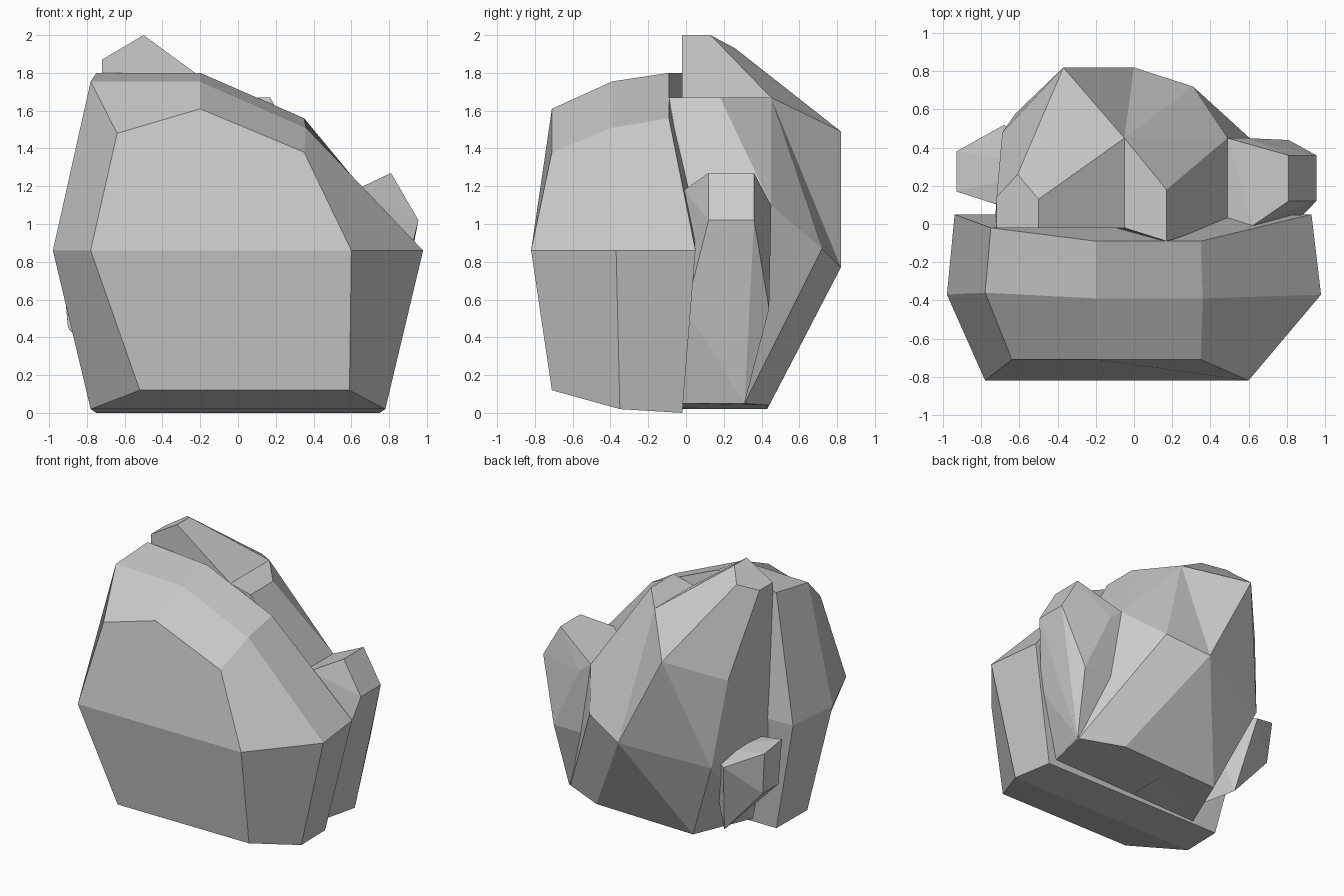
import bpy, bmesh, math

if "Cube" in bpy.data.objects:
    bpy.data.objects.remove(bpy.data.objects["Cube"])


def finish(name, bm):
    bmesh.ops.recalc_face_normals(bm, faces=bm.faces[:])
    mesh = bpy.data.meshes.new(name)
    bm.to_mesh(mesh)
    bm.free()
    obj = bpy.data.objects.new(name, mesh)
    bpy.context.collection.objects.link(obj)
    return obj


def hull(name, points):
    """Faceted stone: convex hull of its corner points, flat faces merged."""
    bm = bmesh.new()
    for p in points:
        bm.verts.new(p)
    res = bmesh.ops.convex_hull(bm, input=bm.verts[:])
    junk = {v for v in res["geom_interior"] + res["geom_unused"]
            if isinstance(v, bmesh.types.BMVert)}
    bmesh.ops.delete(bm, geom=list(junk), context='VERTS')
    bmesh.ops.dissolve_limit(bm, angle_limit=math.radians(2),
                             verts=bm.verts[:], edges=bm.edges[:])
    return finish(name, bm)


def loft(name, outlines):
    """Slab: quads between outlines; end caps split at corners 0 and 4."""
    bm = bmesh.new()
    rings = [[bm.verts.new(p) for p in o] for o in outlines]
    n = len(rings[0])
    for a, b in zip(rings, rings[1:]):
        for i in range(n):
            j = (i + 1) % n
            bm.faces.new((a[i], a[j], b[j], b[i]))
    for r in (rings[0], rings[-1]):
        bm.faces.new(r[:5])
        bm.faces.new(r[4:] + r[:1])
    return finish(name, bm)


# Front slab: three outlines from front to back
front = [(-.78, -.82, .86), (-.64, -.71, 1.48), (-.2, -.71, 1.61), (.35, -.71, 1.38),
         (.6, -.82, .86), (.59, -.71, .12), (-.52, -.71, .12)]
middle = [(-.98, -.37, .86), (-.78, -.36, 1.755), (-.2, -.39, 1.755), (.36, -.39, 1.51),
          (.98, -.37, .86), (.78, -.35, .02), (-.78, -.35, .02)]
back = [(-.94, .05, .86), (-.75, -.02, 1.8), (-.2, -.09, 1.8), (.35, -.09, 1.56),
        (.93, .05, .86), (.75, -.02, 0), (-.75, -.02, 0)]
loft("front_slab", [front, middle, back])

# Corners shared by both halves of the rear boulder
base = [(.69, -.02, .05), (.45, .44, .04), (-.36, .43, .02), (-.55, -.02, .02)]
ridge = [(-.05, -.02, 1.67), (-.05, .45, 1.67), (0, .82, .77)]

# Rear boulder, left half with the peak
hull("rear_peak", ridge + base[2:] + [
    (-.5, -.02, 2), (-.5, .13, 2), (-.72, -.02, 1.87), (-.72, .14, 1.87),
    (-.61, .26, 1.93), (-.69, .48, 1.3), (-.62, .58, .65), (-.73, -.02, .7),
    (-.37, .82, 1.49), (0, 0, .03), (0, .43, .03)])

# Rear boulder, right half
hull("rear_shoulder", ridge + base + [
    (.17, -.09, 1.67), (.17, .18, 1.67), (.31, .72, .87),
    (.49, .01, 1.1), (.49, .45, 1.1), (.76, .31, .05)])

# Small stone on the right
hull("right_stone", [(.81, y, 1.27) for y in (.12, .36)]
     + [(.955, y, 1.02) for y in (.12, .36)]
     + [(.49, .01, 1.1), (.49, .45, 1.1), (.62, -.01, 1.18), (.59, .45, 1.02),
        (.81, .44, .55), (.5, .44, .55), (.77, .31, .05), (.69, -.02, .05),
        (.84, 0, .55)])

# Small stone on the left
hull("left_stone", [(-.93, .38, .77), (-.93, .17, .8), (-.9, .36, .45), (-.9, .17, .45),
                    (-.59, .38, .1), (-.5, .1, .08), (-.68, .52, .65),
                    (-.62, .07, .71), (-.4, .3, .65)])
